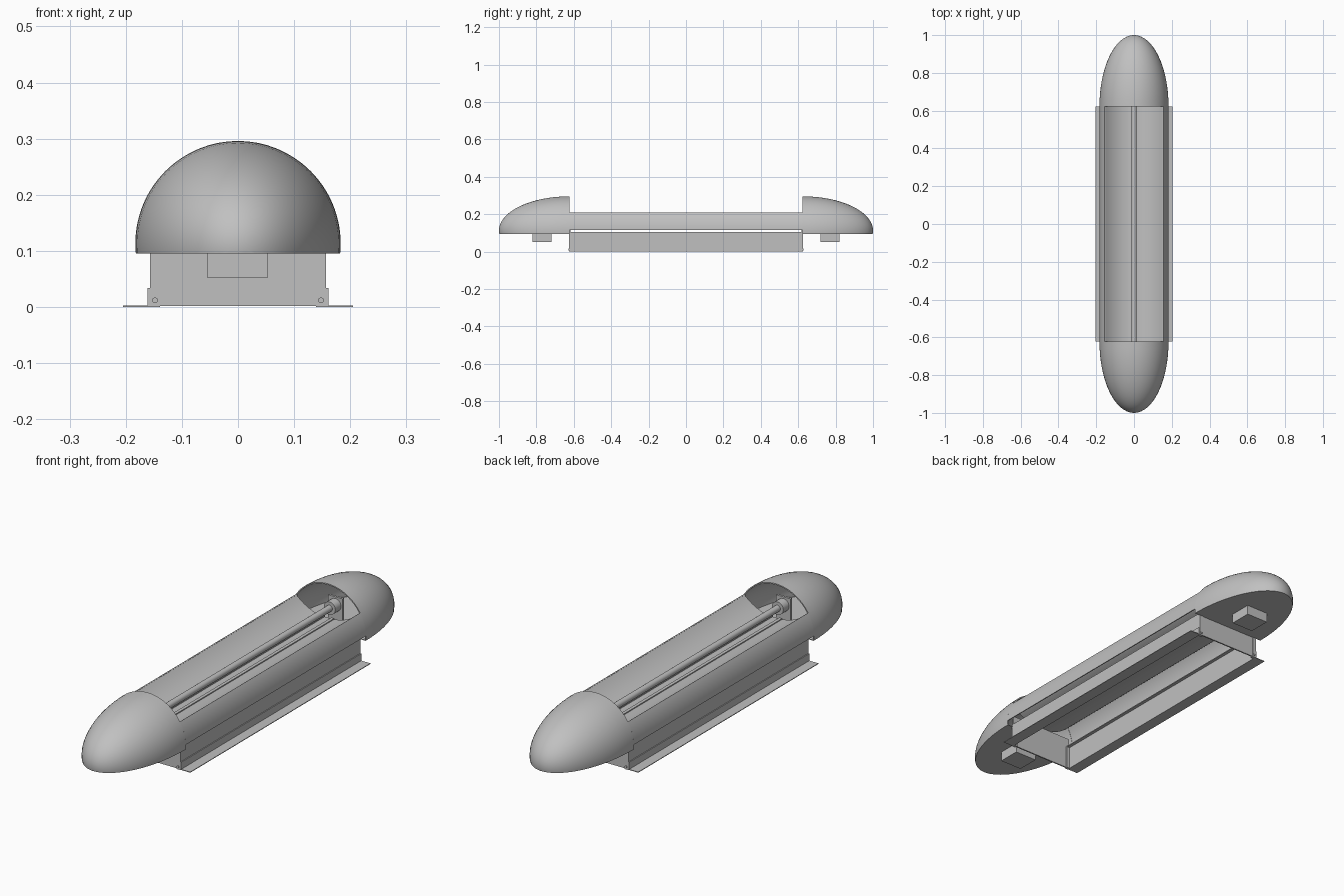
import bpy, bmesh, math
from mathutils import Matrix, Vector

if "Cube" in bpy.data.objects:
    bpy.data.objects.remove(bpy.data.objects["Cube"], do_unlink=True)

grey = bpy.data.materials.new("plain_grey")
grey.use_nodes = True
grey.diffuse_color = (0.53, 0.53, 0.53, 1)
grey.node_tree.nodes["Principled BSDF"].inputs["Base Color"].default_value = (0.53, 0.53, 0.53, 1)

HALF = 0.623     # half length of the trough
R = 0.183        # radius of the end caps
ZC = 0.113       # height of the cap centre line
BASE = 0.095     # height of the cap base


def finish(name, bm, thick=0, offset=-1, smooth=True):
    bmesh.ops.recalc_face_normals(bm, faces=bm.faces)
    me = bpy.data.meshes.new(name)
    bm.to_mesh(me)
    bm.free()
    me.materials.append(grey)
    ob = bpy.data.objects.new(name, me)
    bpy.context.collection.objects.link(ob)
    bpy.ops.object.select_all(action="DESELECT")
    ob.select_set(True)
    bpy.context.view_layer.objects.active = ob
    if thick:
        mod = ob.modifiers.new("thickness", "SOLIDIFY")
        mod.thickness = thick
        mod.offset = offset
        bpy.ops.object.modifier_apply(modifier=mod.name)
    if smooth:
        bpy.ops.object.shade_smooth_by_angle(angle=math.radians(35))
    return ob


def box(name, x, y, z):
    bm = bmesh.new()
    bmesh.ops.create_cube(bm, size=1)
    for v in bm.verts:
        v.co = Vector([a + (b - a) * (c + 0.5) for (a, b), c in zip((x, y, z), v.co)])
    return finish(name, bm, smooth=False)


def rod(name, x, z, radius, y0, y1):
    bm = bmesh.new()
    place = Matrix.Translation((x, (y0 + y1) / 2, z)) @ Matrix.Rotation(math.pi / 2, 4, "X")
    bmesh.ops.create_cone(bm, cap_ends=True, segments=24, radius1=radius,
                          radius2=radius, depth=abs(y1 - y0), matrix=place)
    return finish(name, bm)


def sheet(name, profile, thick):
    """Extrude an open x-z profile along the trough."""
    bm = bmesh.new()
    rows = [[bm.verts.new((x, y, z)) for x, z in profile] for y in (-HALF, HALF)]
    for i in range(len(profile) - 1):
        bm.faces.new((rows[0][i], rows[0][i + 1], rows[1][i + 1], rows[1][i]))
    return finish(name, bm, thick, 0)


def end_cap(name, s):
    """Hollow ellipsoid hood, open towards the trough, with a flat base."""
    bm = bmesh.new()
    bmesh.ops.create_uvsphere(bm, u_segments=64, v_segments=32, radius=1,
                              matrix=Matrix.Rotation(math.pi / 2, 4, "X"))
    for point, normal in (((0, 0, 0), (0, -s, 0)), ((0, 0, (BASE - ZC) / R), (0, 0, -1))):
        bmesh.ops.bisect_plane(bm, geom=bm.verts[:] + bm.edges[:] + bm.faces[:], dist=1e-5,
                               plane_co=point, plane_no=normal, clear_outer=True)
    for v in bm.verts:
        v.co = (v.co.x * R, s * HALF + v.co.y * (1 - HALF), ZC + v.co.z * R)
    base = [v for v in bm.verts if abs(v.co.z - BASE) < 1e-4]
    bm.faces.new(sorted(base, key=lambda v: v.co.x))
    return finish(name, bm, 0.005)


# Hoods, feet, end plates and lamp sockets at both ends
for s, end in ((-1, "front"), (1, "back")):
    end_cap(end + "_cap", s)
    box(end + "_foot", (-0.054, 0.053), sorted((s * 0.72, s * 0.82)), (0.052, 0.097))
    box(end + "_end_plate", (-0.155, 0.155), sorted((s * HALF, s * (HALF - 0.006))), (0.002, 0.145))
    rod(end + "_socket", 0, 0.185, 0.028, s * (HALF + 0.01), s * (HALF + 0.06))
    box(end + "_socket_bracket", (-0.035, 0.035),
        sorted((s * (HALF + 0.05), s * (HALF + 0.06))), (0.098, 0.22))

# Lamp tube
rod("tube", 0, 0.185, 0.014, -HALF - 0.02, HALF + 0.02)

# Concave reflector under the tube, with two ribs
N = 32
sheet("reflector", [(0.155 * t, 0.146 + 0.061 * abs(t) ** 2.4) for t in
                    [2 * i / N - 1 for i in range(N + 1)]], 0.003)
for s, side in ((-1, "right"), (1, "left")):
    box(side + "_reflector_rib", sorted((s * 0.016, s * 0.03)), (-HALF, HALF), (0.145, 0.153))

# Side shells, ledges, walls, lips, flanges and screws
for s, side in ((-1, "right"), (1, "left")):
    arc = [math.radians(1 + 31 * i / 10) for i in range(11)]
    sheet(side + "_shell", [(s * 0.181 * math.cos(a), ZC + 0.181 * math.sin(a)) for a in arc], 0.004)
    box(side + "_ledge", sorted((s * 0.139, s * 0.157)), (-HALF, HALF), (0.101, 0.105))
    box(side + "_wall", sorted((s * 0.153, s * 0.157)), (-HALF, HALF), (0, 0.105))
    box(side + "_lip", sorted((s * 0.157, s * 0.161)), (-HALF, HALF), (0, 0.034))
    box(side + "_flange", sorted((s * 0.157, s * 0.205)), (-HALF, HALF), (0, 0.003))
    for e, end in ((-1, "front"), (1, "back")):
        box(f"{side}_{end}_post", sorted((s * 0.139, s * 0.156)),
            sorted((e * (HALF - 0.012), e * (HALF + 0.002))), (0, 0.105))
        rod(f"{side}_{end}_screw", s * 0.148, 0.012, 0.005, e * HALF, e * (HALF + 0.006))
